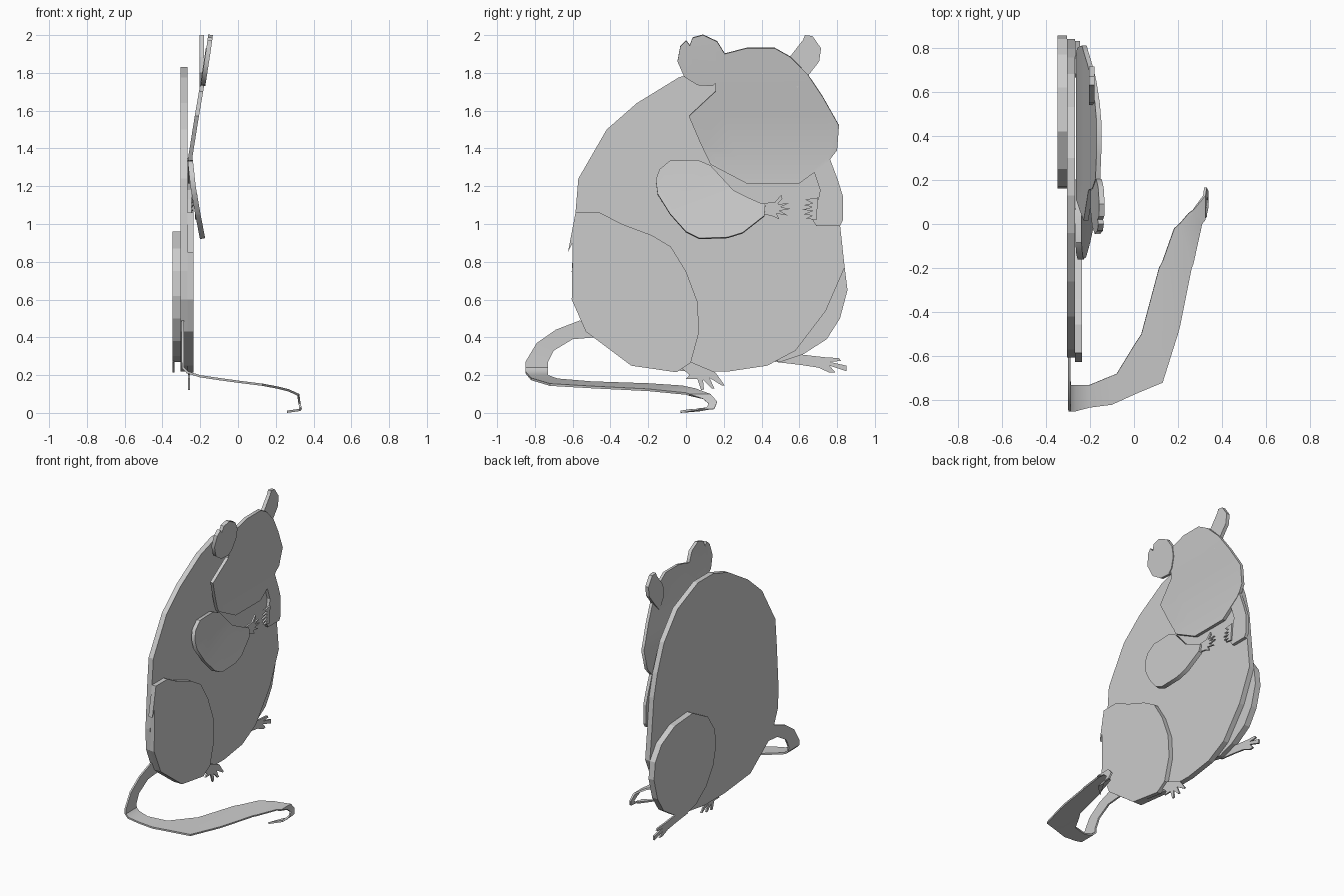
import bpy, bmesh
from mathutils import Vector


def curve_x(table, z):
    """Interpolate the front-surface x for a height, from (z, x) pairs in rising z."""
    if z <= table[0][0]:
        return table[0][1]
    for (z0, x0), (z1, x1) in zip(table, table[1:]):
        if z <= z1:
            return x0 + (x1 - x0) * (z - z0) / (z1 - z0)
    return table[-1][1]


def plate(name, outline, bend, thick, smooth=False):
    """Cut-out plate: (y, z) outline, bent in x by height, thickened towards -x."""
    bm = bmesh.new()
    face = bm.faces.new([bm.verts.new((0, y, z)) for y, z in outline])
    face.normal_update()
    if face.normal.x < 0:
        face.normal_flip()
    bmesh.ops.triangulate(bm, faces=bm.faces[:])
    if len(bend) > 1:
        for z, _ in bend:
            bmesh.ops.bisect_plane(bm, geom=bm.verts[:] + bm.edges[:] + bm.faces[:],
                                   plane_co=Vector((0, 0, z)), plane_no=Vector((0, 0, 1)), dist=1e-5)
    for v in bm.verts:
        v.co.x = curve_x(bend, v.co.z)
    mesh = bpy.data.meshes.new(name)
    bm.to_mesh(mesh)
    bm.free()
    ob = bpy.data.objects.new(name, mesh)
    bpy.context.collection.objects.link(ob)
    mod = ob.modifiers.new("thickness", 'SOLIDIFY')
    mod.thickness = thick
    mod.offset = -1
    bpy.context.view_layer.objects.active = ob
    ob.select_set(True)
    bpy.ops.object.modifier_apply(modifier=mod.name)
    if smooth:
        bpy.ops.object.shade_smooth_by_angle(angle=0.6)
    ob.select_set(False)
    return ob


def flat(x):
    return [(0, x)]


# Body and thighs
plate("body", [(-.04, 1.775), (-.26, 1.64), (-.42, 1.5), (-.57, 1.24), (-.585, 1.06), (-.605, .75),
               (-.6, .6), (-.53, .43), (-.29, .25), (0, .22), (.23, .22), (.43, .25), (.58, .33),
               (.74, .54), (.84, .77), (.815, 1.0), (.795, 1.2), (.755, 1.36), (.68, 1.55),
               (.53, 1.73), (.3, 1.83), (.13, 1.83)], flat(-.267), .037)
plate("near_thigh", [(-.585, 1.06), (-.455, 1.06), (-.34, 1.0), (-.18, .94), (-.08, .88), (0, .75),
                     (.06, .59), (.07, .43), (.025, .265), (-.05, .215), (-.29, .25), (-.53, .43),
                     (-.605, .6), (-.6, .9), (-.625, .85)], flat(-.236), .031)
plate("far_thigh", [(.16, .62), (.19, .5), (.27, .38), (.38, .3), (.5, .27), (.62, .31), (.745, .39),
                    (.815, .5), (.855, .65), (.84, .77), (.77, .87), (.62, .945), (.42, .96),
                    (.25, .87), (.17, .75)], flat(-.304), .043)

# Head and ears, leaning forward from the body
lean = [(1.2, -.242), (1.35, -.242), (1.57, -.207), (1.75, -.176), (1.94, -.147), (2.0, -.139)]
plate("head", [(.015, 1.57), (.155, 1.7), (.16, 1.8), (.205, 1.9), (.32, 1.93), (.47, 1.93),
               (.55, 1.885), (.645, 1.79), (.725, 1.67), (.81, 1.52), (.8, 1.39), (.745, 1.32),
               (.6, 1.215), (.32, 1.215), (.13, 1.315), (.075, 1.43)], lean, .022, True)
plate("near_ear", [(.14, 1.73), (.06, 1.735), (-.01, 1.78), (-.045, 1.86), (-.03, 1.94), (0, 1.97),
                   (.02, 1.945), (.035, 1.985), (.09, 2.0), (.165, 1.965), (.205, 1.9), (.205, 1.83),
                   (.175, 1.76)], [(z, x + .006) for z, x in lean], .025, True)
plate("far_ear", [(.54, 1.8), (.55, 1.885), (.62, 1.975), (.63, 2.0), (.67, 1.995), (.715, 1.93),
                  (.705, 1.86), (.65, 1.79), (.59, 1.72)], flat(-.18), .025)

# Arms and hands
plate("near_arm", [(-.16, 1.235), (-.14, 1.29), (-.085, 1.335), (.06, 1.34), (.13, 1.31), (.25, 1.18),
                   (.34, 1.135), (.42, 1.1), (.415, 1.045), (.3, .955), (.22, .93), (.07, .925),
                   (0, .96), (-.085, 1.055), (-.15, 1.16)],
      [(.92, -.173), (1.05, -.198), (1.2, -.224), (1.35, -.24)], .028, True)
plate("near_hand", [(.4, 1.11), (.47, 1.115), (.505, 1.155), (.51, 1.135), (.485, 1.105), (.545, 1.11),
                    (.5, 1.09), (.555, 1.08), (.495, 1.07), (.54, 1.045), (.48, 1.055), (.495, 1.025),
                    (.45, 1.045), (.4, 1.05)], flat(-.215), .012)
plate("far_arm", [(.68, 1.35), (.68, 1.27), (.71, 1.18), (.7, 1.13), (.665, 1.03), (.69, .99),
                  (.815, .99), (.83, 1.02), (.83, 1.15), (.805, 1.23), (.76, 1.35)], flat(-.245), .022)
plate("far_hand", [(.7, 1.14), (.63, 1.13), (.67, 1.11), (.625, 1.1), (.67, 1.09), (.615, 1.075),
                   (.67, 1.07), (.62, 1.05), (.67, 1.045), (.635, 1.03), (.69, 1.02)],
      flat(-.235), .012)

# Feet
plate("near_foot", [(.025, .27), (.155, .215), (.205, .145), (.19, .145), (.125, .185), (.15, .13),
                    (.135, .13), (.09, .175), (.095, .125), (.08, .12), (.06, .18), (0, .18),
                    (.02, .2), (-.04, .25)], flat(-.255), .01)
plate("far_foot", [(.47, .27), (.6, .31), (.73, .295), (.81, .29), (.82, .275), (.76, .27), (.85, .25),
                   (.85, .22), (.76, .25), (.79, .215), (.76, .213), (.7, .24), (.6, .255)],
      flat(-.335), .012)

# Tail: upright at the root, then sweeping out sideways to the floor
plate("tail", [(-.56, .49), (-.69, .44), (-.79, .37), (-.85, .27), (-.85, .22), (-.82, .185),
               (-.72, .155), (-.5, .142), (-.2, .127), (0, .107), (.09, .075), (.12, .05), (.11, .03),
               (.05, .013), (-.03, 0), (.07, .008), (.15, .022), (.165, .06), (.13, .1), (.05, .13),
               (-.02, .145), (-.2, .157), (-.5, .167), (-.68, .182), (-.73, .2), (-.73, .27),
               (-.7, .33), (-.6, .39), (-.48, .4)],
      [(0, .26), (.01, .33), (.02, .338), (.06, .33), (.1, .325), (.125, .27), (.14, .21), (.155, .13),
       (.17, .01), (.185, -.1), (.2, -.2), (.22, -.265), (.24, -.285), (.3, -.287)], .012, True)
